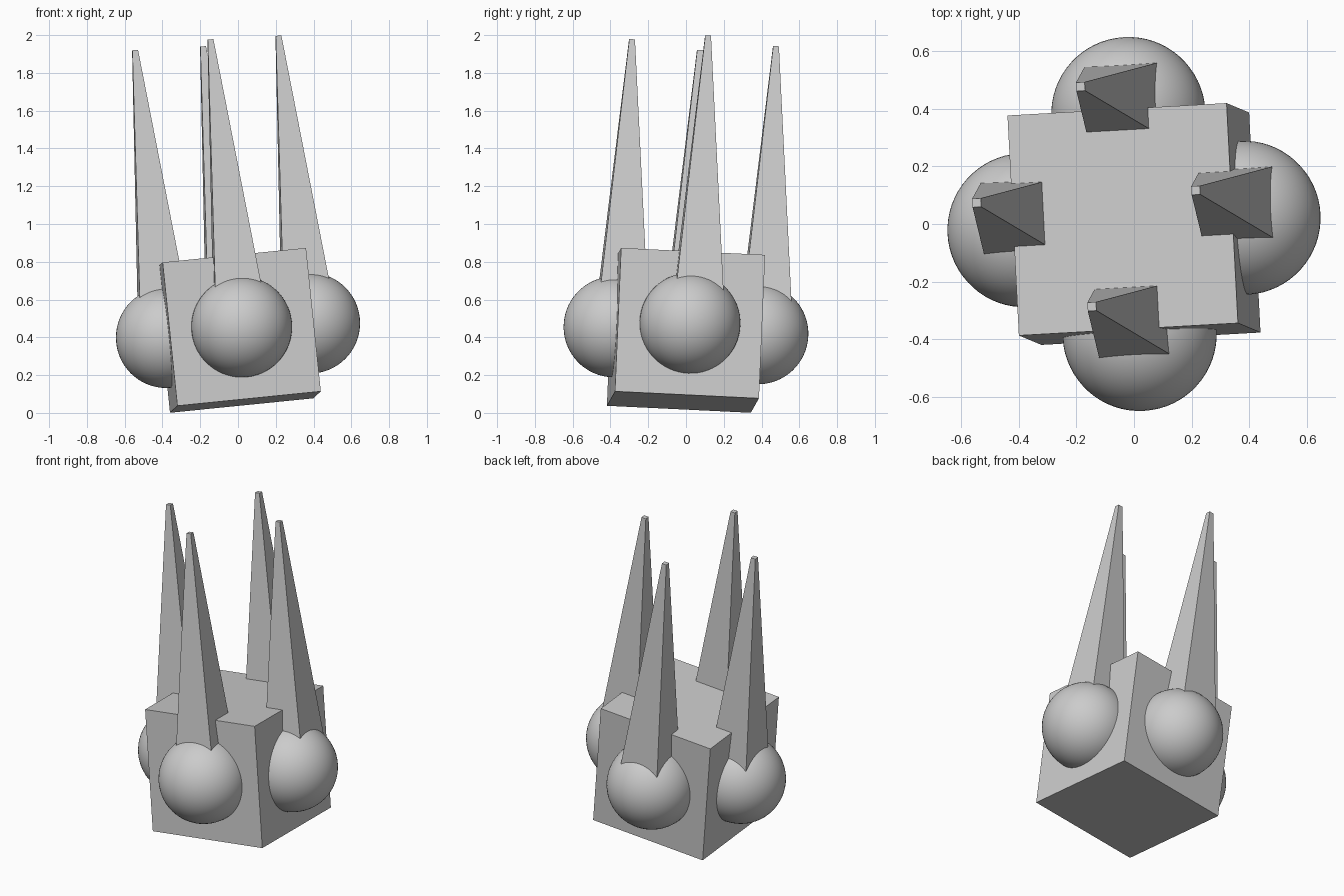
import bpy
from mathutils import Vector, Matrix

if "Cube" in bpy.data.objects:
    bpy.data.objects.remove(bpy.data.objects["Cube"])

# Tilted frame shared by every part
X = Vector((0.76, 0.043, 0.0765)).normalized()
Y = Vector((-0.042, 0.76, -0.037))
Y = (Y - X * Y.dot(X)).normalized()
Z = X.cross(Y)
FRAME = Matrix.Translation((0, 0, 0.437)) @ Matrix((X, Y, Z)).transposed().to_4x4()
H = 0.382          # half the cube side
SPIKE = 1.533      # spike height above the ball centre

grey = bpy.data.materials.new("light grey")
grey.diffuse_color = (0.6, 0.6, 0.6, 1)
grey.use_nodes = True
grey.node_tree.nodes["Principled BSDF"].inputs["Base Color"].default_value = grey.diffuse_color


def finish(ob, name, loc=(0, 0, 0)):
    ob.name = name
    ob.data.materials.append(grey)
    ob.matrix_world = FRAME @ Matrix.Translation(loc)


def spike(name, loc):
    # square tapered spike, slightly offset from its ball
    rings = ((0.14, 0.0, 0.038, 0.0), (0.015, -0.007, 0.03, SPIKE))
    verts = [(cx + sx * r, cy + sy * r, z) for r, cx, cy, z in rings
             for sx, sy in ((-1, -1), (1, -1), (1, 1), (-1, 1))]
    faces = [(3, 2, 1, 0), (4, 5, 6, 7)]
    faces += [(i, (i + 1) % 4, (i + 1) % 4 + 4, i + 4) for i in range(4)]
    me = bpy.data.meshes.new(name)
    me.from_pydata(verts, [], faces)
    ob = bpy.data.objects.new(name, me)
    bpy.context.collection.objects.link(ob)
    finish(ob, name, loc)


# Cube body
bpy.ops.mesh.primitive_cube_add(size=2 * H)
finish(bpy.context.object, "body")

# A ball on each side face, with a spike rising from it
for side, dx, dy in (("front", 0, -1), ("right", 1, 0), ("back", 0, 1), ("left", -1, 0)):
    loc = (dx * H, dy * H, 0)
    bpy.ops.mesh.primitive_uv_sphere_add(segments=64, ring_count=32, radius=0.267)
    bpy.ops.object.shade_smooth()
    finish(bpy.context.object, side + "_ball", loc)
    spike(side + "_spike", loc)
